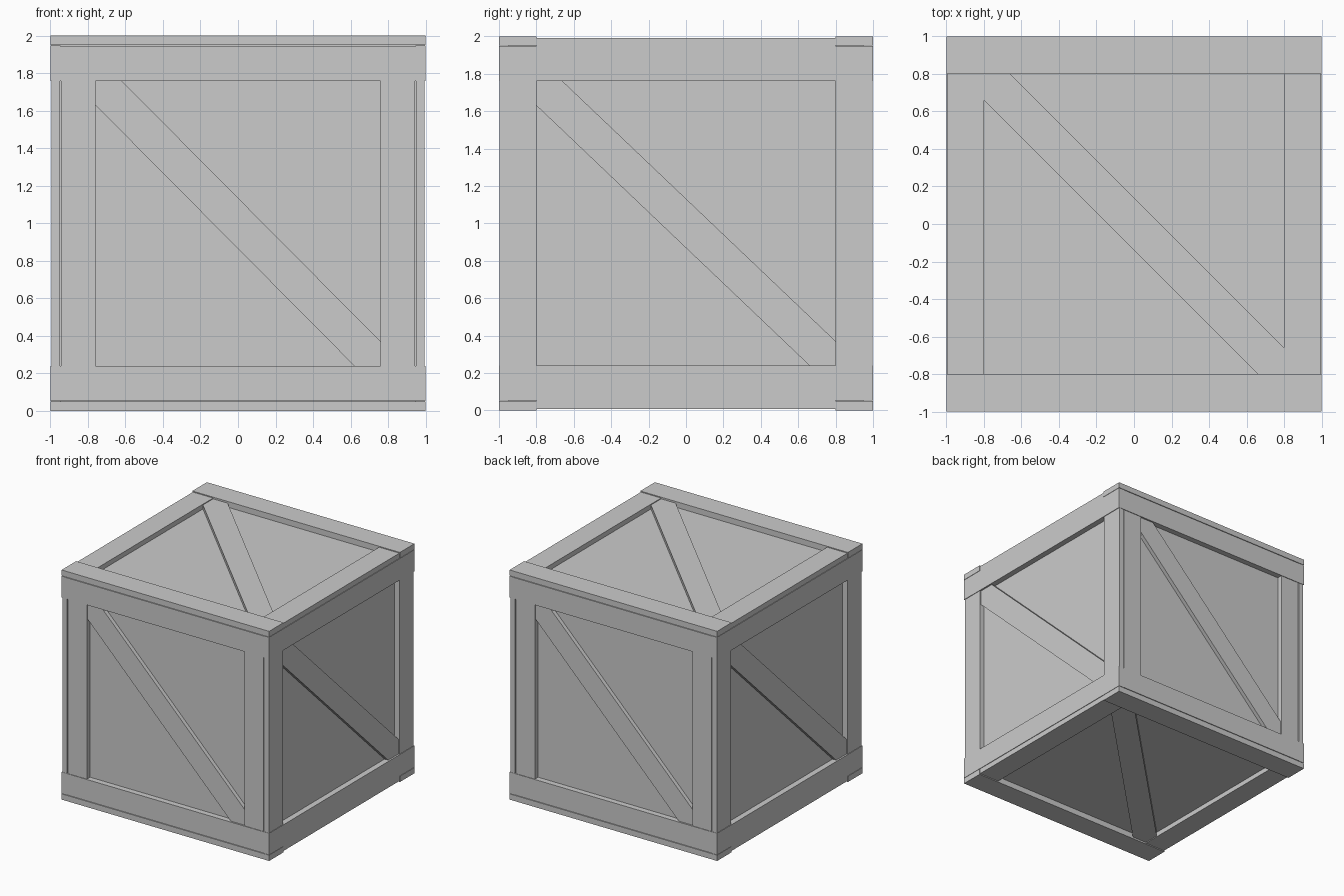
import bpy
import bmesh
from math import radians
from mathutils import Matrix

cube = bpy.data.objects.get("Cube")
if cube:
    bpy.data.objects.remove(cube, do_unlink=True)

grey = bpy.data.materials.new("plain grey")
grey.use_nodes = True
colour = (0.6, 0.6, 0.6, 1)
grey.diffuse_color = colour
grey.node_tree.nodes["Principled BSDF"].inputs["Base Color"].default_value = colour

CENTRE = Matrix.Translation((0, 0, 1))


def prism(name, outline, low, high, turn):
    """Extrude a flat outline from depth low to high, then turn it to its side of the crate."""
    bm = bmesh.new()
    face = bm.faces.new([bm.verts.new((u, v, low)) for u, v in outline])
    top = bmesh.ops.extrude_face_region(bm, geom=[face])["geom"]
    verts = [g for g in top if isinstance(g, bmesh.types.BMVert)]
    bmesh.ops.translate(bm, verts=verts, vec=(0, 0, high - low))
    bmesh.ops.recalc_face_normals(bm, faces=bm.faces)
    bm.transform(CENTRE @ turn)
    mesh = bpy.data.meshes.new(name)
    bm.to_mesh(mesh)
    bm.free()
    mesh.materials.append(grey)
    obj = bpy.data.objects.new(name, mesh)
    bpy.context.collection.objects.link(obj)


def board(name, u0, u1, v0, v1, low, high, turn):
    prism(name, [(u0, v0), (u1, v0), (u1, v1), (u0, v1)], low, high, turn)


def brace(name, a, b, cut_u, cut_v, turn):
    """Diagonal plank whose ends fill two opposite corners of the opening."""
    half = [(-a, b - cut_v), (-a, b), (-a + cut_u, b)]
    outline = half + [(-u, -v) for u, v in half]
    prism(name, outline, 0.94, 0.985, turn)


def pair(name, u0, u1, v0, v1, low, high, turn):
    """A board and its copy on the opposite edge of the same side."""
    board(name + "_a", u0, u1, v0, v1, low, high, turn)
    board(name + "_b", -u1, -u0, -v1, -v0, low, high, turn)


# Recessed panels as one solid core
board("inner_box", -0.95, 0.95, -0.95, 0.95, -0.95, 0.95, Matrix())

# Lid and base frames
for name, angle in (("top", 0), ("bottom", 180)):
    turn = Matrix.Rotation(radians(angle), 4, "X")
    pair(name + "_long_board", -1, 1, 0.8, 1, 0.95, 1, turn)
    pair(name + "_short_board", 0.8, 0.995, -0.8, 0.8, 0.945, 0.992, turn)
    brace(name + "_brace", 0.8, 0.8, 0.14, 0.14, turn)

# Four upright frames
upright = Matrix.Rotation(radians(90), 4, "X")
for name, angle in (("front", 0), ("left", 90), ("back", 180), ("right", 270)):
    turn = Matrix.Rotation(radians(angle), 4, "Z") @ upright
    if name in ("front", "back"):
        pair(name + "_rail", -0.95, 0.95, 0.76, 0.945, 0.94, 1, turn)
        pair(name + "_post", 0.76, 0.943, -0.76, 0.76, 0.94, 0.995, turn)
        brace(name + "_brace", 0.76, 0.76, 0.14, 0.13, turn)
    else:
        pair(name + "_rail", -1, 1, 0.76, 0.947, 0.95, 1, turn)
        pair(name + "_post", 0.8, 0.997, -0.76, 0.76, 0.95, 0.995, turn)
        brace(name + "_brace", 0.8, 0.76, 0.14, 0.13, turn)
